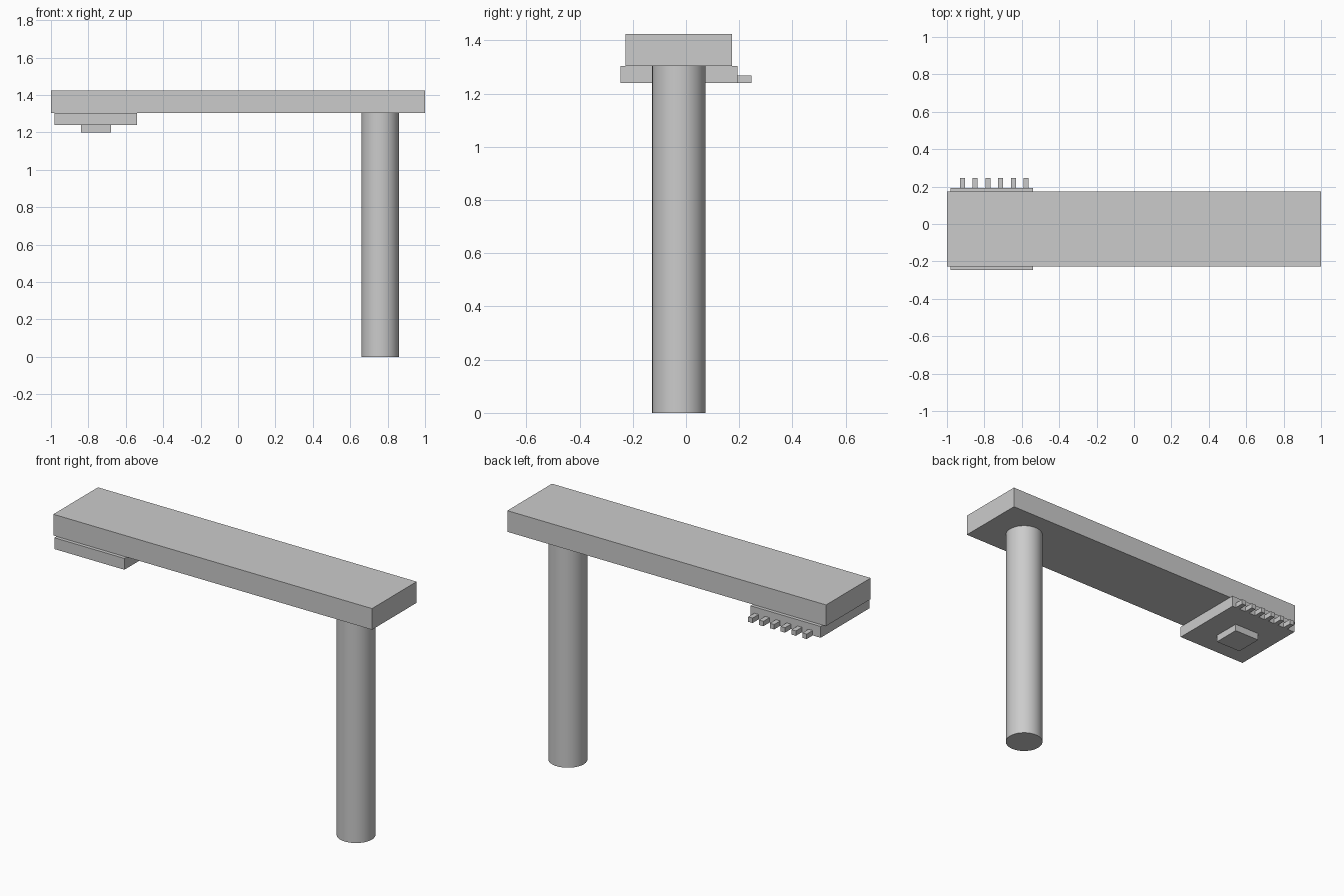
import bpy
import math

cube = bpy.data.objects.get("Cube")
if cube:
    bpy.data.objects.remove(cube, do_unlink=True)

grey = bpy.data.materials.new("plain grey")
grey.use_nodes = True
GREY = (0.6, 0.6, 0.6, 1)
grey.diffuse_color = GREY
grey.node_tree.nodes["Principled BSDF"].inputs["Base Color"].default_value = GREY

MID_Y = -0.027  # shared centre line of the beam, column and board


def finish(name):
    obj = bpy.context.object
    obj.name = name
    obj.data.materials.append(grey)
    return obj


def box(name, x, y, z):
    """Box spanning the given (low, high) ranges."""
    spans = (x, y, z)
    bpy.ops.mesh.primitive_cube_add(size=1, location=[(a + b) / 2 for a, b in spans])
    bpy.context.object.scale = [b - a for a, b in spans]
    bpy.ops.object.transform_apply(location=False, rotation=False, scale=True)
    return finish(name)


def around(centre, width):
    return centre - width / 2, centre + width / 2


# Horizontal beam
box("beam", (-1, 1), around(MID_Y, 0.4), (1.304, 1.424))

# Round supporting column
bpy.ops.mesh.primitive_cylinder_add(vertices=64, radius=0.1, depth=1.304,
                                    location=(0.76, MID_Y, 0.652))
finish("column")
bpy.ops.object.shade_smooth_by_angle(angle=math.radians(30))

# Board under the free end, with a small block beneath it
box("board", around(-0.76, 0.44), around(MID_Y, 0.44), (1.24, 1.304))
box("sensor_block", around(-0.76, 0.16), around(MID_Y, 0.16), (1.2, 1.24))

# Row of pins along the back edge of the board
for i in range(6):
    box(f"pin_{i + 1}", around(-0.917 + 0.068 * i, 0.027), (0.193, 0.247), (1.24, 1.268))
